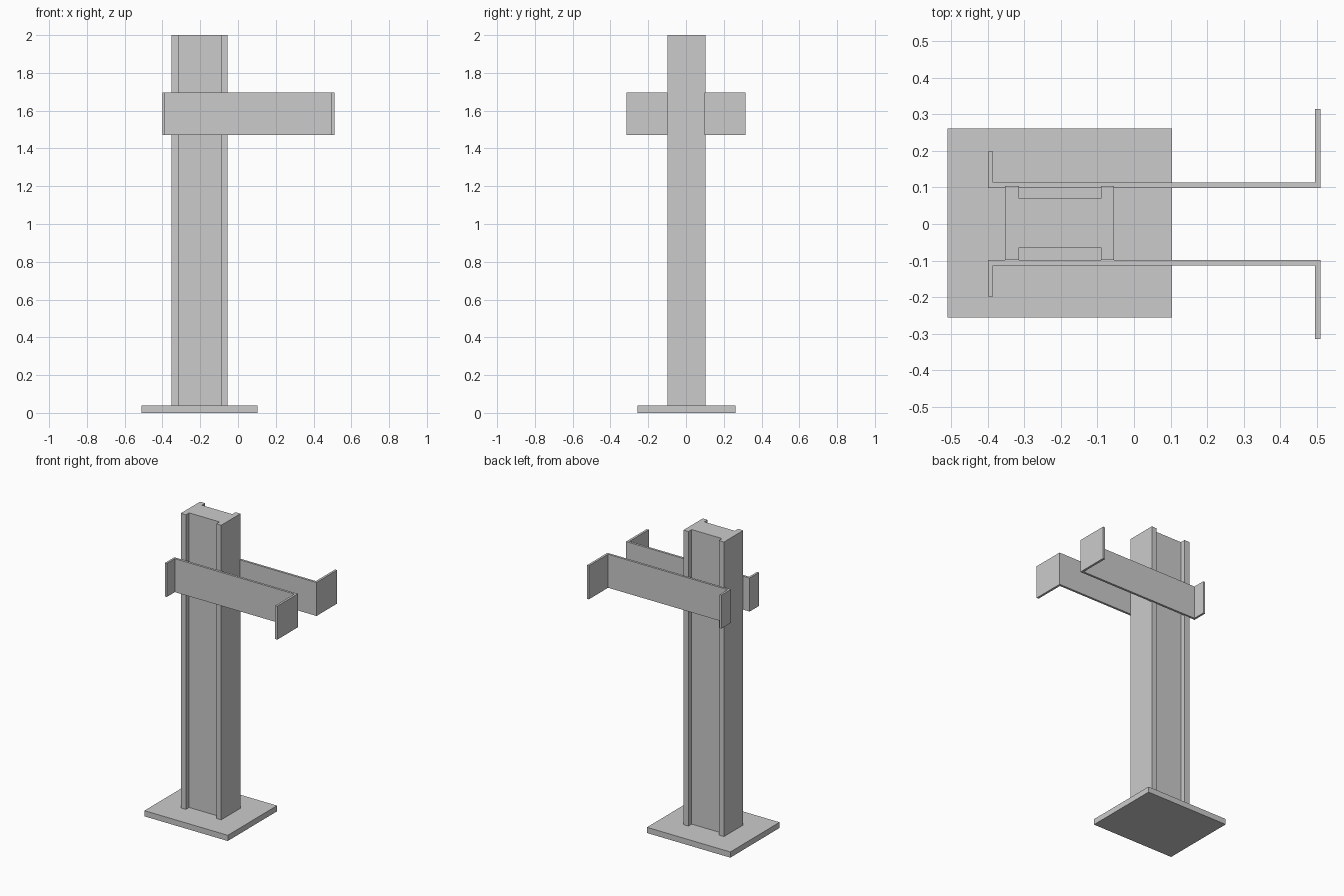
import bpy, bmesh

if "Cube" in bpy.data.objects:
    bpy.data.objects.remove(bpy.data.objects["Cube"])


def extrude_profile(name, points, z0, z1):
    """Closed xy outline extruded from z0 to z1."""
    bm = bmesh.new()
    face = bm.faces.new([bm.verts.new((x, y, z0)) for x, y in points])
    result = bmesh.ops.extrude_face_region(bm, geom=[face])
    verts = [g for g in result["geom"] if isinstance(g, bmesh.types.BMVert)]
    bmesh.ops.translate(bm, verts=verts, vec=(0, 0, z1 - z0))
    bmesh.ops.recalc_face_normals(bm, faces=bm.faces)
    mesh = bpy.data.meshes.new(name)
    bm.to_mesh(mesh)
    bm.free()
    obj = bpy.data.objects.new(name, mesh)
    bpy.context.collection.objects.link(obj)
    return obj


# Base plate
extrude_profile("base_plate", [(-0.51, -0.256), (0.104, -0.256),
                               (0.104, 0.262), (-0.51, 0.262)], 0, 0.038)

# Column with a shallow channel down the front and back
l0, l1, r1, r0 = -0.353, -0.315, -0.091, -0.055
y0, y1, w0, w1 = -0.098, 0.104, -0.064, 0.07
extrude_profile("column", [
    (l0, y0), (l1, y0), (l1, w0), (r1, w0), (r1, y0), (r0, y0),
    (r0, y1), (r1, y1), (r1, w1), (l1, w1), (l1, y1), (l0, y1)], 0.038, 2.0)

# Pair of mirrored bracket arms with outward lips, short at left, long at right
arm = [(-0.40, 0.098), (0.51, 0.098), (0.51, 0.315), (0.495, 0.315),
       (0.495, 0.113), (-0.386, 0.113), (-0.386, 0.198), (-0.40, 0.198)]
for name, side in (("back_arm", 1), ("front_arm", -1)):
    extrude_profile(name, [(x, y * side) for x, y in arm], 1.472, 1.695)
